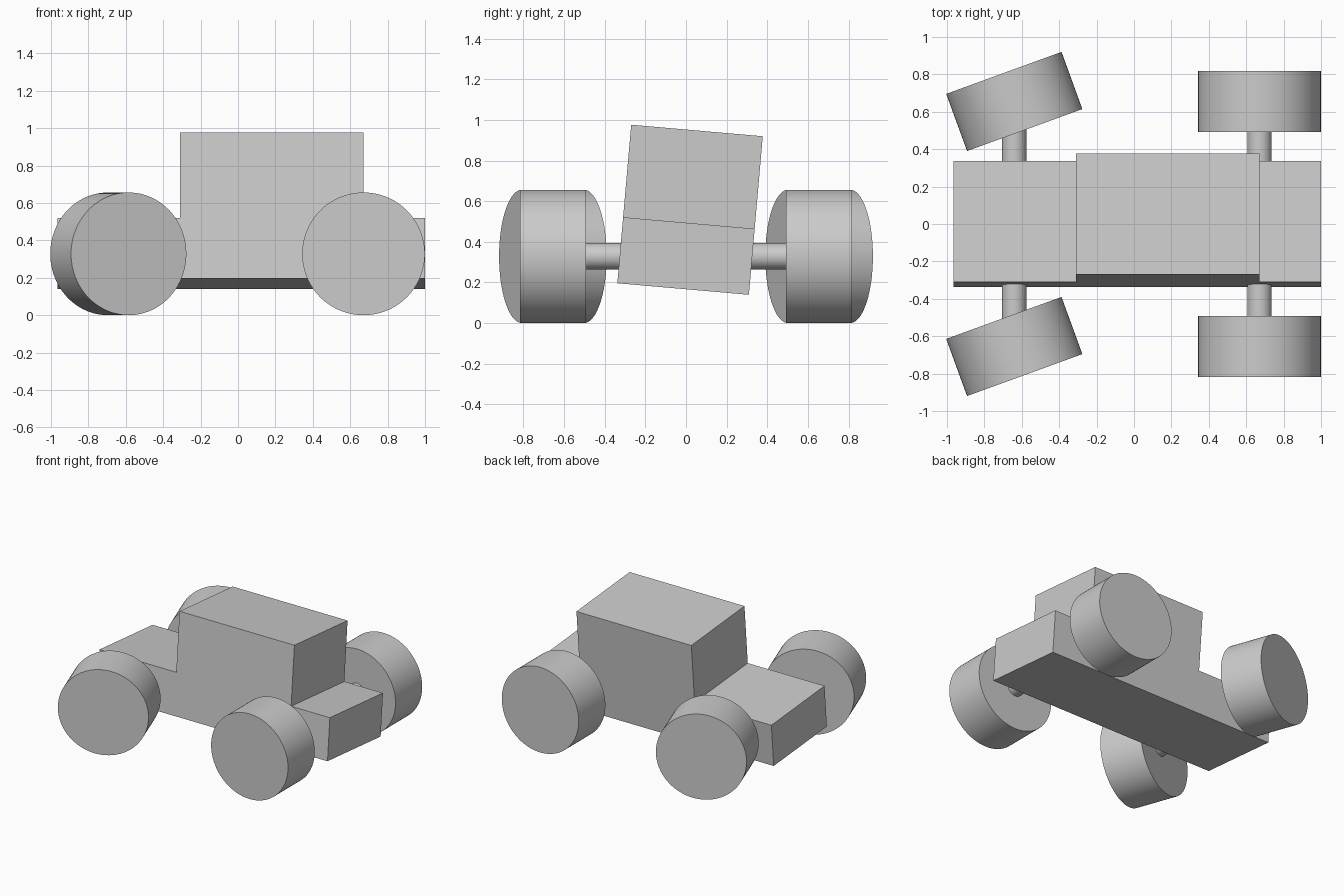
import bpy
import bmesh
from math import radians
from mathutils import Matrix, Vector

cube = bpy.data.objects.get("Cube")
if cube:
    bpy.data.objects.remove(cube, do_unlink=True)

GREY = (0.6, 0.6, 0.6, 1.0)
grey = bpy.data.materials.new("plain grey")
grey.use_nodes = True
grey.diffuse_color = GREY
grey.node_tree.nodes["Principled BSDF"].inputs["Base Color"].default_value = GREY

AXLE_HEIGHT = 0.328
WHEEL_RADIUS = 0.328
WHEEL_OFFSET = 0.655


def cylinder(name, radius, length, location, turn=0):
    """Cylinder lying along y, turned about the vertical axis."""
    bpy.ops.mesh.primitive_cylinder_add(
        vertices=96, radius=radius, depth=length, location=location,
        rotation=(radians(90), 0, radians(turn)))
    obj = bpy.context.object
    obj.name = name
    obj.data.materials.append(grey)
    bpy.ops.object.shade_smooth_by_angle(angle=radians(30))
    return obj


# Body: stepped side profile extruded across the width, leaning on its axles
profile = [(-0.965, -0.163), (1.0, -0.163), (1.0, 0.163), (0.67, 0.163),
           (0.67, 0.62), (-0.31, 0.62), (-0.31, 0.163), (-0.965, 0.163)]
width = 0.65
bm = bmesh.new()
side = bm.faces.new([bm.verts.new((x, -width / 2, z)) for x, z in profile])
extruded = bmesh.ops.extrude_face_region(bm, geom=[side])["geom"]
bmesh.ops.translate(bm, vec=Vector((0, width, 0)),
                    verts=[v for v in extruded if isinstance(v, bmesh.types.BMVert)])
bmesh.ops.recalc_face_normals(bm, faces=bm.faces)
bm.transform(Matrix.Translation((0, 0, AXLE_HEIGHT + 0.002))
             @ Matrix.Rotation(radians(-5), 4, "X"))
mesh = bpy.data.meshes.new("body")
bm.to_mesh(mesh)
bm.free()
mesh.materials.append(grey)
bpy.context.collection.objects.link(bpy.data.objects.new("body", mesh))

# Axles and wheels: one pair is straight, the other is steered
for pair, x, turn in (("straight", 0.671, 0), ("steered", -0.64, 20)):
    cylinder(pair + "_axle", 0.065, 2 * WHEEL_OFFSET - 0.2, (x, 0, AXLE_HEIGHT))
    for end, sign in (("front", -1), ("back", 1)):
        cylinder(f"{pair}_wheel_{end}", WHEEL_RADIUS, 0.325,
                 (x, sign * WHEEL_OFFSET, AXLE_HEIGHT), turn)
